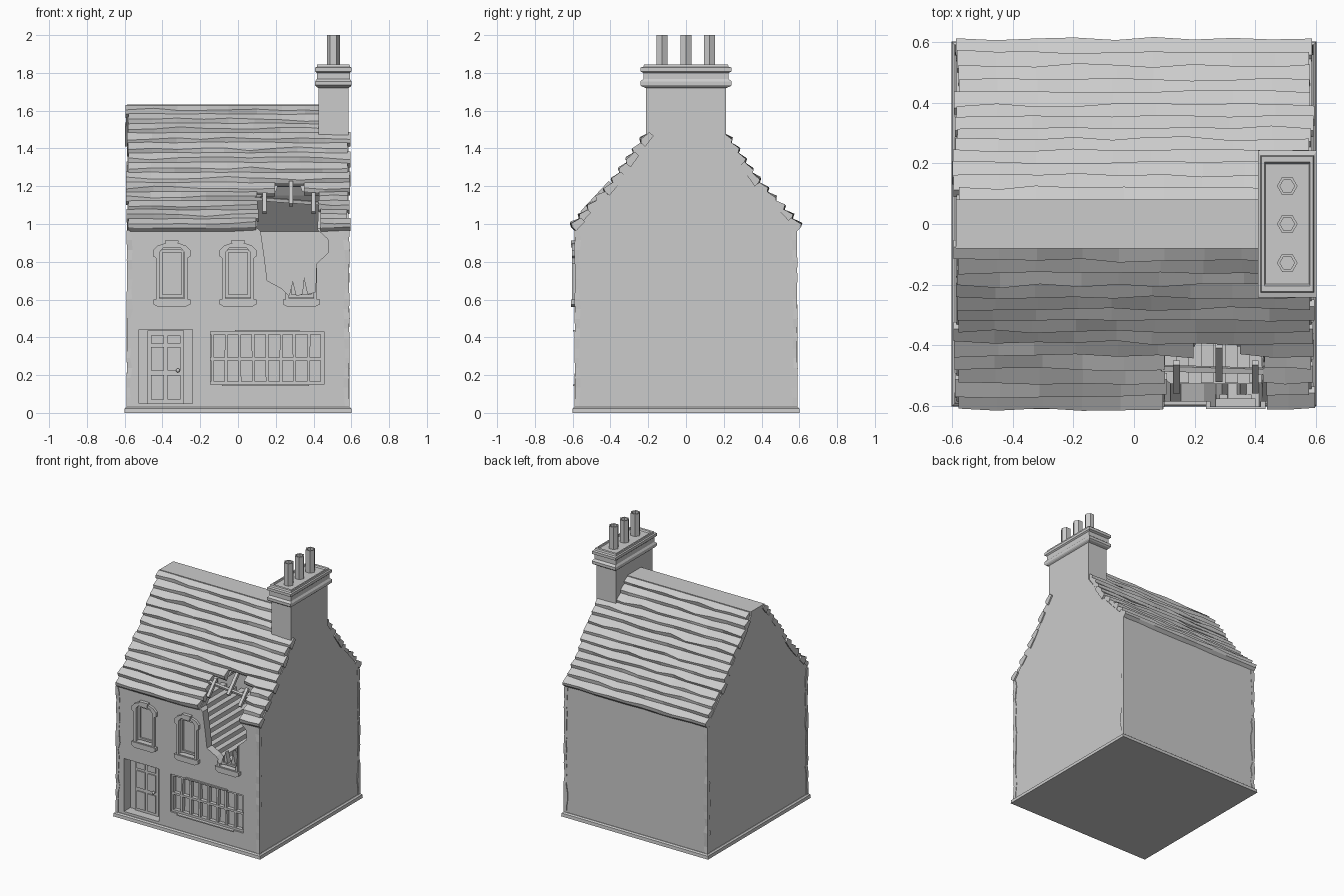
import bpy, bmesh, math, random
from mathutils import Vector

random.seed(4)
cube = bpy.data.objects.get("Cube")
if cube:
    bpy.data.objects.remove(cube, do_unlink=True)

stone = bpy.data.materials.new("stone_grey")
stone.use_nodes = True
GREY = (0.6, 0.6, 0.6, 1)
stone.diffuse_color = GREY
bsdf = next(n for n in stone.node_tree.nodes if n.type == 'BSDF_PRINCIPLED')
bsdf.inputs["Base Color"].default_value = GREY


# ---- helpers ----
def loft(name, rings):
    """Bridge a list of equal closed rings into a capped solid."""
    bm = bmesh.new()
    rows = [[bm.verts.new(p) for p in ring] for ring in rings]
    n = len(rows[0])
    for a, b in zip(rows, rows[1:]):
        for i in range(n):
            j = (i + 1) % n
            bm.faces.new((a[i], a[j], b[j], b[i]))
    bm.faces.new(rows[0])
    bm.faces.new(rows[-1])
    bmesh.ops.recalc_face_normals(bm, faces=bm.faces)
    mesh = bpy.data.meshes.new(name)
    bm.to_mesh(mesh)
    bm.free()
    mesh.materials.append(stone)
    obj = bpy.data.objects.new(name, mesh)
    bpy.context.collection.objects.link(obj)
    return obj


def front_prism(name, pts, y0, y1):
    return loft(name, [[(x, y, z) for x, z in pts] for y in (y0, y1)])


def side_prism(name, half, x0, x1):
    pts = half + [(-y, z) for y, z in reversed(half)]
    return loft(name, [[(x, y, z) for y, z in pts] for x in (x0, x1)])


def box(name, x0, x1, y0, y1, z0, z1):
    return front_prism(name, [(x0, z0), (x1, z0), (x1, z1), (x0, z1)], y0, y1)


def beam(name, a, b, w):
    """Square timber between two points."""
    a, b = Vector(a), Vector(b)
    d = (b - a).normalized()
    u = d.cross(Vector((0, 1, 0.3))).normalized() * w
    v = d.cross(u)
    return loft(name, [[p + u + v, p - u + v, p - u - v, p + u - v] for p in (a, b)])


def cut(obj, cutter):
    mod = obj.modifiers.new("cut", 'BOOLEAN')
    mod.operation = 'DIFFERENCE'
    mod.solver = 'EXACT'
    mod.object = cutter
    bpy.context.view_layer.update()
    with bpy.context.temp_override(object=obj, active_object=obj):
        bpy.ops.object.modifier_apply(modifier=mod.name)


def discard(obj):
    bpy.data.objects.remove(obj, do_unlink=True)


W = 0.585  # half width of the house

# ---- hollow walls with gables ----
walls = side_prism("walls", [(W, 0), (W, 0.975), (0.385, 1.19), (0.205, 1.435), (0.065, 1.61)], -W, W)
room = side_prism("room_cutter", [(0.525, 0.55), (0.525, 0.96), (0.35, 1.15), (0.18, 1.39), (0.05, 1.55)],
                  -0.53, 0.53)
cut(walls, room)
discard(room)

# ---- tile roof: one strip per course, shallow tread over upright riser ----
curve = [Vector(p) for p in ((0.075, 1.63), (0.22, 1.455), (0.4, 1.2), (0.607, 0.98))]
spans = [(b - a).length for a, b in zip(curve, curve[1:])]
COURSES = 13
INWARD = Vector((-0.74, -0.67)) * 0.03
END = 0.587


def along(course):
    """Point on the roof slope, counted in courses down from the ridge."""
    d = max(0, min(1, course / COURSES)) * sum(spans)
    for a, b, s in zip(curve, curve[1:], spans):
        if d <= s + 1e-6:
            return a.lerp(b, d / s)
        d -= s
    return curve[-1]


def tile_course(i, side, x0, x1):
    steps = max(2, round((x1 - x0) / 0.13))
    rings = []
    for k in range(steps + 1):
        top = along(i - 1.12)
        low = along(i + random.uniform(-0.09, 0.09))
        lip = low + Vector((random.uniform(0, 0.01), random.uniform(0.016, 0.03)))
        x = x0 + (x1 - x0) * k / steps + random.uniform(-0.011, 0.011)
        rings.append([(x, side * p.x, p.y) for p in (top, lip, low, low + INWARD, top + INWARD)])
    loft("tile_course", rings)


for side in (-1, 1):
    for i in range(1, COURSES + 1):
        foot = along(i)
        right = 0.5 if foot.x < 0.215 else END   # upper courses stop inside the chimney
        if side < 0 and foot.y < 1.19:           # front courses broken by the hole
            a, b = (0.1, 0.43) if foot.y < 1.13 else (0.2, 0.34)
            tile_course(i, side, -END, a)
            tile_course(i, side, b, right)
        else:
            tile_course(i, side, -END, right)
box("roof_ridge", -END, 0.5, -0.08, 0.08, 1.6, 1.633)

# ---- blasted hole through wall and eave ----
hole = front_prism("hole_cutter", [
    (0.12, 0.96), (0.14, 0.82), (0.155, 0.7), (0.23, 0.66), (0.27, 0.62), (0.29, 0.7), (0.31, 0.62),
    (0.34, 0.63), (0.35, 0.72), (0.37, 0.63), (0.41, 0.64), (0.415, 0.79), (0.48, 0.85), (0.475, 0.92),
    (0.42, 0.97), (0.43, 1.16), (0.34, 1.17), (0.33, 1.2), (0.21, 1.2), (0.2, 1.17), (0.1, 1.14),
    (0.1, 0.98)], -0.8, -0.3)
cut(walls, hole)

# ---- upper windows ----
for name, cx in (("left_window", -0.35), ("middle_window", 0), ("broken_window", 0.335)):
    def arch(half):
        return [(cx + x, z) for x, z in half] + [(cx - x, z) for x, z in reversed(half)]
    opening = front_prism("opening_cutter", arch([(0.066, 0.605), (0.066, 0.85), (0.045, 0.875)]), -0.7, -0.562)
    surround = front_prism(name + "_surround", arch(
        [(0.084, 0.59), (0.084, 0.82), (0.1, 0.83), (0.1, 0.86), (0.075, 0.885), (0.04, 0.897)]), -0.603, -0.575)
    cut(walls, opening)
    cut(surround, opening)
    discard(opening)
    parts = [surround,
             front_prism(name + "_sill", arch([(0.07, 0.56), (0.098, 0.575), (0.098, 0.6)]), -0.61, -0.57)]
    for s in (-1, 1):
        x = cx + s * 0.058
        parts.append(box(name + "_stile", x - 0.007, x + 0.007, -0.577, -0.558, 0.61, 0.862))
    for z in (0.612, 0.85):
        parts.append(box(name + "_rail", cx - 0.052, cx + 0.052, -0.575, -0.558, z, z + 0.014))
    if cx > 0.1:
        for p in parts:
            if "sill" not in p.name:
                cut(p, hole)
    else:
        front_prism(name + "_keystone", arch([(0.028, 0.875), (0.036, 0.912)]), -0.61, -0.575)
discard(hole)

# ---- floor boards, seen through the hole ----
for i in range(13):
    x = -0.5 + i * 0.08
    box("floor_board", x, x + 0.042, -0.524, 0.524, 0.54, 0.59)

# ---- broken rafters and batten, lying in the roof slope ----
for x, top, low in ((0.14, 1.16, 1.06), (0.28, 1.22, 1.1), (0.4, 1.16, 1.06)):
    beam("broken_rafter", (x, -0.42 + (top - 1.2) * 0.93, top), (x, -0.42 + (low - 1.2) * 0.93, low), 0.011)
beam("roof_batten", (0.09, -0.475, 1.135), (0.43, -0.485, 1.11), 0.009)

# ---- door recess and panelled door ----
recess = box("door_cutter", -0.525, -0.24, -0.7, -0.51, 0.05, 0.442)
cut(walls, recess)
discard(recess)
box("door", -0.478, -0.287, -0.522, -0.5, 0.05, 0.435)
for x in (-0.46, -0.372):
    for z0, z1 in ((0.07, 0.2), (0.225, 0.35), (0.368, 0.41)):
        box("door_panel", x, x + 0.067, -0.53, -0.515, z0, z1)
bpy.ops.mesh.primitive_uv_sphere_add(segments=10, ring_count=6, radius=0.011, location=(-0.318, -0.537, 0.225))
knob = bpy.context.object
knob.name = "door_knob"
knob.data.materials.append(stone)
bpy.ops.object.shade_smooth()

# ---- shop window with glazing bars ----
X0, X1, Z0, Z1 = -0.145, 0.455, 0.15, 0.43
shop = box("shop_cutter", X0, X1, -0.7, -0.545, Z0, Z1)
cut(walls, shop)
discard(shop)
for i in range(9):
    x = X0 + 0.009 + i * (X1 - X0 - 0.018) / 8
    lean = 0 if i in (0, 8) else random.uniform(-0.005, 0.005)
    front_prism("glazing_bar", [(x - 0.008, Z0), (x + 0.008, Z0), (x + 0.008 + lean, Z1), (x - 0.008 + lean, Z1)],
                -0.57, -0.54)
for z in (Z0, 0.278, Z1 - 0.016):
    box("glazing_rail", X0, X1, -0.572, -0.54, z, z + 0.016)
box("shop_sill", X0 + 0.06, X1 - 0.08, -0.597, -0.57, Z0 - 0.008, Z0)
box("shop_lintel", X0 + 0.13, X1 - 0.13, -0.597, -0.57, Z1, Z1 + 0.01)

# ---- plinth and chipped corners ----
loft("plinth", [[(x * h, y * h, z) for x, y in ((-1, -1), (1, -1), (1, 1), (-1, 1))]
                for z, h in ((0, 0.602), (0.024, 0.6), (0.032, 0.59))])
for sx in (-1, 1):
    for sy in (-1, 1):
        corner = []
        for i in range(19):
            z = 0.03 + i * 0.052
            w, t = random.uniform(0.012, 0.03), random.uniform(0.001, 0.007)
            a, b = W + t, W - w
            corner.append([(sx * x, sy * y, z) for x, y in ((a, a), (a, b), (W - 0.01, b), (b, W - 0.01), (b, a))])
        loft("corner_stones", corner)

# ---- chimney stack, stepped cap and pots ----
stack = [(1.35, 0), (1.72, 0), (1.727, 0.02), (1.735, 0.03), (1.755, 0.03), (1.768, 0.014), (1.8, 0.014),
         (1.808, 0.03), (1.828, 0.03), (1.832, 0.014), (1.845, 0.01), (1.845, -0.008), (1.835, -0.014)]
loft("chimney", [[(0.505 + sx * (0.08 + 0.55 * o), sy * (0.212 + o), z)
                  for sx, sy in ((-1, -1), (1, -1), (1, 1), (-1, 1))] for z, o in stack])
for y in (-0.128, 0, 0.125):
    pot = [(1.83, 0.034), (2.0, 0.034), (2.0, 0.024), (1.9, 0.024)]
    loft("chimney_pot", [[(0.505 + r * math.cos(a * math.pi / 3), y + r * math.sin(a * math.pi / 3), z)
                          for a in range(6)] for z, r in pot])
